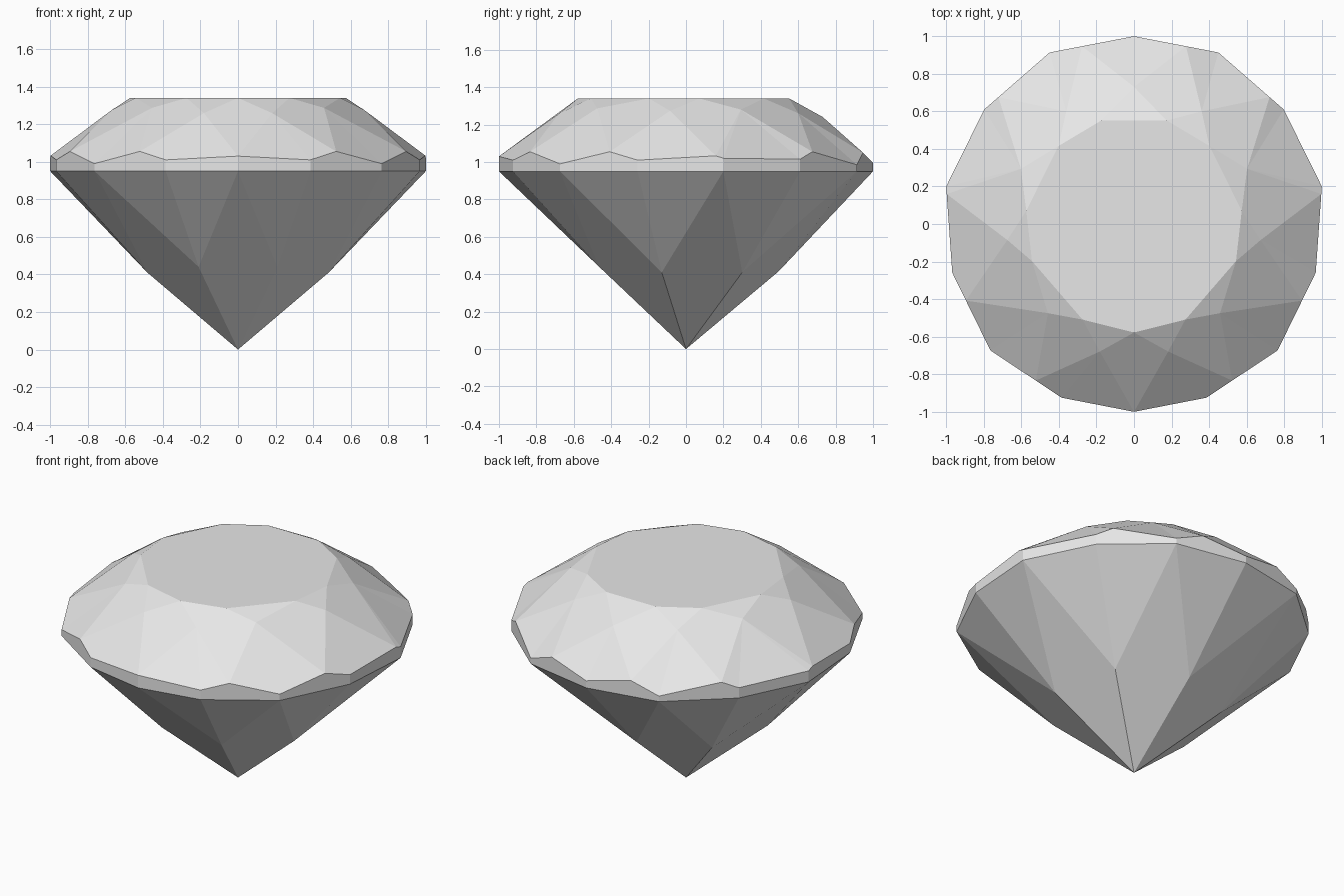
import bpy, bmesh, math
from mathutils import Vector

cube = bpy.data.objects.get("Cube")
if cube:
    bpy.data.objects.remove(cube, do_unlink=True)

GIRDLE_Z, TABLE_Z = 0.95, 1.34


def polar(angle, radius, z):
    """Point at a compass angle in degrees, measured from the back (+y)."""
    a = math.radians(angle)
    return Vector((radius * math.sin(a), radius * math.cos(a), z))


def mirrored(half):
    """Complete a ring listed from back to front by mirroring it in x."""
    inner = [p for p in half if 0 < p[0] < 180]
    return half + [(360 - p[0],) + p[1:] for p in reversed(inner)]


def chord_radius(angle, a, b):
    """Radius where a ray at the angle meets the straight girdle edge a-b."""
    s = lambda d: math.sin(math.radians(d))
    return a[1] * b[1] * s(b[0] - a[0]) / (a[1] * s(angle - a[0]) + b[1] * s(b[0] - angle))


# Rings as (angle, radius, height)
girdle_half = [(0, 1, 0.995), (26.2, 1.018, 0.985), (52.6, 1.004, 1.015),
               (78.7, 1.02, 1.02), (105, 1.002, 1.01), (131.4, 1.019, 0.99),
               (157.4, 1.002, 1.01), (180, 1, 1.03)]
peak_half = []
for angle, z in [(16.3, 1.05), (46.9, 1.055), (80.9, 1.033), (114.5, 1.055), (147.9, 1.055)]:
    a, b = next((a, b) for a, b in zip(girdle_half, girdle_half[1:]) if a[0] < angle < b[0])
    peak_half.append((angle, chord_radius(angle, a, b), z))
peak_half.append(girdle_half[-1])
table_half = [(a, 0.578, TABLE_Z) for a in (17.5, 44, 83, 110, 151.7, 180)]
star_half = [(a, r, TABLE_Z - 0.65 * (r - 0.578)) for a, r in
             [(0, 0.73), (31, 0.7), (64, 0.67), (97.2, 0.68), (136, 0.66), (165, 0.703)]]
pavilion_half = [(0, 0.495, 0.415), (52.6, 0.495, 0.41), (105, 0.5, 0.41), (155.7, 0.51, 0.44)]

girdle, peaks = mirrored(girdle_half), mirrored(peak_half)
table, stars, pavilion = mirrored(table_half), mirrored(star_half), mirrored(pavilion_half)
rim = sorted(set(girdle + peaks))

bm = bmesh.new()
cache = {}


def vert(point):
    if point not in cache:
        cache[point] = bm.verts.new(polar(*point))
    return cache[point]


def face(*points):
    bm.faces.new([vert(p) for p in points])


def rim_between(a, b):
    """Rim points from a round to b inclusive."""
    i, j = rim.index(a), rim.index(b)
    if j <= i:
        j += len(rim)
    return [rim[k % len(rim)] for k in range(i, j + 1)]


# Crown: table, star facets, kites and upper girdle facets
face(*table)
n = len(peaks)
for i in range(n):
    face(table[i - 1], table[i], stars[i])
    face(table[i], stars[i], peaks[i], stars[(i + 1) % n])
    span = rim_between(peaks[i - 1], peaks[i])
    for a, b in zip(span, span[1:]):
        face(stars[i], a, b)

# Girdle wall: straight lower edge, scalloped upper edge
lower = [(a, r, GIRDLE_Z) for a, r, z in girdle]
m = len(girdle)
for i in range(m):
    j = (i + 1) % m
    face(lower[i], lower[j], *reversed(rim_between(girdle[i], girdle[j])))

# Pavilion: lower girdle facets and long kites meeting at the culet
culet = (0, 0, 0)
for i, mid in enumerate(pavilion):
    k = 2 * i
    nxt = pavilion[(i + 1) % len(pavilion)]
    face(mid, lower[k - 1], lower[k])
    face(mid, lower[k], lower[k + 1])
    face(culet, mid, lower[k + 1], nxt)

bmesh.ops.recalc_face_normals(bm, faces=bm.faces)
mesh = bpy.data.meshes.new("cut_gemstone")
bm.to_mesh(mesh)
bm.free()

# Single pale grey material, flat facets
grey = bpy.data.materials.new("pale grey")
grey.use_nodes = True
color = (0.8, 0.8, 0.8, 1)
grey.diffuse_color = color
grey.node_tree.nodes["Principled BSDF"].inputs["Base Color"].default_value = color
mesh.materials.append(grey)
gem = bpy.data.objects.new("cut_gemstone", mesh)
bpy.context.collection.objects.link(gem)
